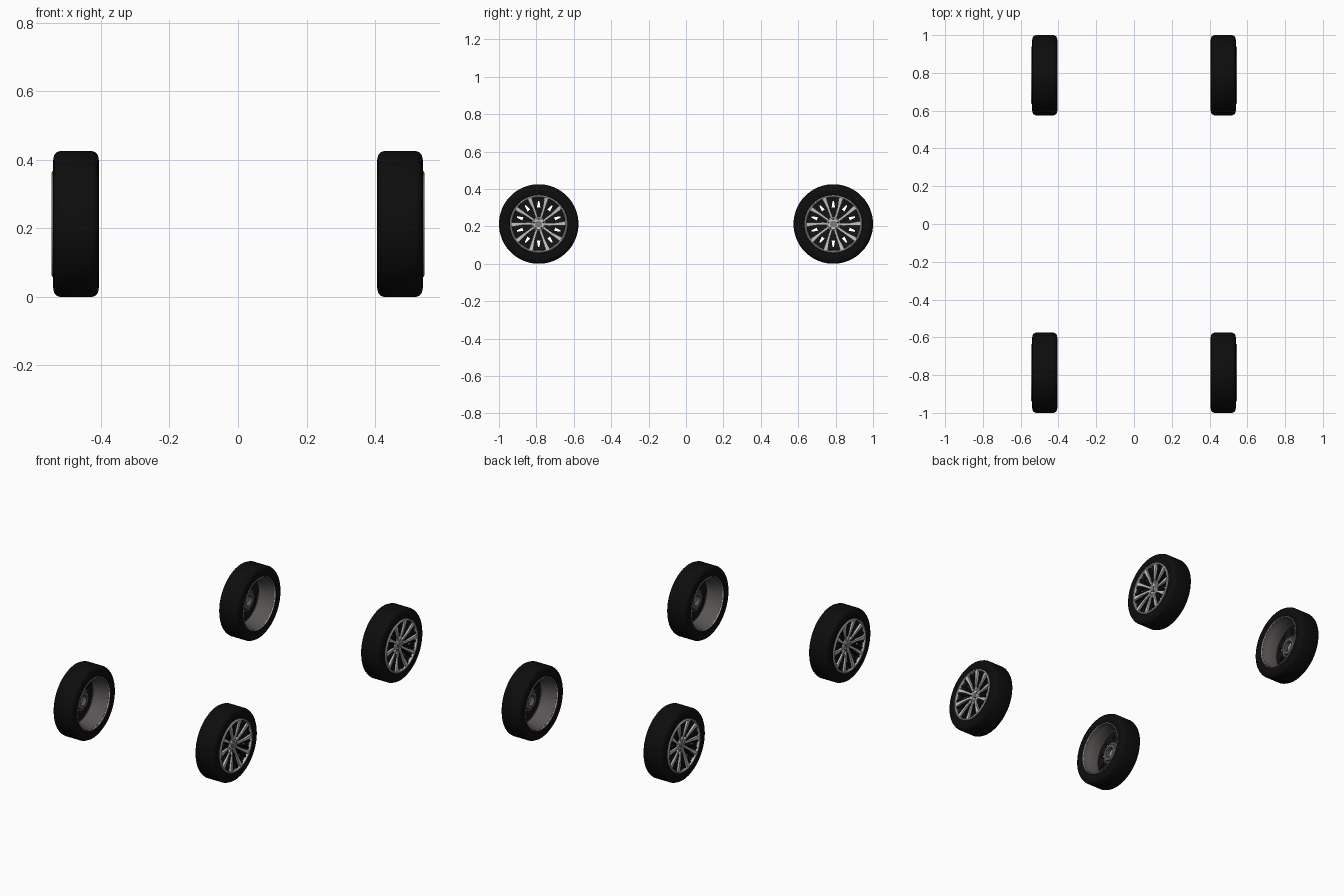
import bpy, bmesh
from math import sin, cos, pi, radians
from mathutils import Matrix

if "Cube" in bpy.data.objects:
    bpy.data.objects.remove(bpy.data.objects["Cube"])


def material(name, r, g, b):
    m = bpy.data.materials.new(name)
    m.use_nodes = True
    m.diffuse_color = (r, g, b, 1)
    m.node_tree.nodes["Principled BSDF"].inputs["Base Color"].default_value = (r, g, b, 1)
    return m


RUBBER = material("black rubber", 0.004, 0.004, 0.004)
SILVER = material("silver alloy", 0.55, 0.55, 0.53)
GLOSS = material("gloss black", 0.007, 0.007, 0.007)
GREY = material("barrel grey", 0.1, 0.09, 0.088)
CAP = material("cap grey", 0.2, 0.2, 0.2)
SPOKES = 10
STEP = 2 * pi / SPOKES


def polar(x, r, a, side=0):
    """Point on the wheel, with a sideways shift across the radius."""
    return (x, r * cos(a) - side * sin(a), r * sin(a) + side * cos(a))


def lathe(bm, profile, n=72):
    """Spin a closed (x, radius) profile around the axle."""
    rings = [[bm.verts.new(polar(x, r, 2 * pi * i / n)) for x, r in profile] for i in range(n)]
    k = len(profile)
    for i in range(n):
        a, b = rings[i], rings[(i + 1) % n]
        for j in range(k):
            bm.faces.new((a[j], a[(j + 1) % k], b[(j + 1) % k], b[j]))


def disc(bm, x0, x1, r, a=0, dist=0, n=32, taper=1):
    """Solid round plug along the axle, optionally off centre."""
    m = Matrix.Translation(polar((x0 + x1) / 2, dist, a)) @ Matrix.Rotation(pi / 2, 4, 'Y')
    bmesh.ops.create_cone(bm, cap_ends=True, segments=n, radius1=r, radius2=r * taper,
                          depth=x1 - x0, matrix=m)


def tyre(bm):
    half = [(0.057, 0.150), (0.064, 0.156), (0.0655, 0.17), (0.0665, 0.188),
            (0.064, 0.2), (0.058, 0.208), (0.048, 0.2125)]
    lathe(bm, half + [(-x, r) for x, r in reversed(half)], 96)


def barrel(bm):
    lathe(bm, [(0.062, 0.150), (0.045, 0.144), (0.035, 0.134), (-0.015, 0.134),
               (-0.03, 0.143), (-0.06, 0.149), (-0.06, 0.153), (0.062, 0.153)])
    # Stepped mounting drum behind the spokes
    lathe(bm, [(0.032, 0.03), (0.005, 0.03), (0.005, 0.05), (0.015, 0.053),
               (0.015, 0.064), (0.032, 0.068)])


def rim_lips(bm):
    lathe(bm, [(0.06, 0.143), (0.070, 0.145), (0.072, 0.149), (0.068, 0.154), (0.058, 0.154)])
    lathe(bm, [(-0.06, 0.150), (-0.065, 0.151), (-0.065, 0.1535), (-0.06, 0.156)])


def spokes(bm):
    # Each spoke widens outward, leans slightly and rises to the lip
    for i in range(SPOKES):
        lean = radians(4)
        rows = []
        for t, w in ((0, 0.0055), (0.5, 0.0065), (1, 0.0115)):
            r = 0.026 + 0.12 * t
            a = i * STEP + lean * (t - 0.6)
            x = 0.050 + 0.018 * t ** 0.7
            rows.append([bm.verts.new(polar(px, r, a, s)) for px, s in
                         ((x, -w), (x, w), (x - 0.014, w * 0.9), (x - 0.014, -w * 0.9))])
        for p, q in zip(rows, rows[1:]):
            for j in range(4):
                bm.faces.new((p[j], p[(j + 1) % 4], q[(j + 1) % 4], q[j]))
        bm.faces.new(rows[0])
        bm.faces.new(rows[-1])


def webs(bm):
    # Dark panels between the spokes, each framing a tapered window
    for i in range(SPOKES):
        a = (i + 0.5) * STEP
        outer = [(0.03, -STEP / 2), (0.03, STEP / 2), (0.146, STEP / 2), (0.146, -STEP / 2)]
        hole = [(0.09, -0.1), (0.09, 0.1), (0.122, 0.035), (0.122, -0.035)]
        layers = []
        for dx in (0, -0.012):
            layers.append([[bm.verts.new(polar(0.036 + 0.13 * r + dx, r, a + d)) for r, d in loop]
                           for loop in (outer, hole)])
        (of, hf), (ob, hb) = layers
        for j in range(4):
            k = (j + 1) % 4
            bm.faces.new((of[j], of[k], hf[k], hf[j]))
            bm.faces.new((ob[k], ob[j], hb[j], hb[k]))
            bm.faces.new((hf[j], hf[k], hb[k], hb[j]))
            if j % 2 == 0:
                bm.faces.new((of[k], of[j], ob[j], ob[k]))
    # Raised twin ribs along the panels
    for i in range(SPOKES):
        for s in (-1, 1):
            a = (i + 0.5 + 0.22 * s) * STEP
            lo = [bm.verts.new(polar(x, 0.05, a, w)) for x, w in
                  ((0.049, -0.002), (0.049, 0.002), (0.038, 0.002), (0.038, -0.002))]
            hi = [bm.verts.new(polar(x, 0.144, a, w)) for x, w in
                  ((0.062, -0.004), (0.062, 0.004), (0.05, 0.004), (0.05, -0.004))]
            for j in range(4):
                bm.faces.new((lo[j], lo[(j + 1) % 4], hi[(j + 1) % 4], hi[j]))
            bm.faces.new(lo)
            bm.faces.new(hi)


def hub(bm):
    lathe(bm, [(0.03, 0.012), (0.053, 0.012), (0.053, 0.03), (0.046, 0.037), (0.03, 0.037)], 40)


def lug_nuts(bm):
    for i in range(5):
        disc(bm, 0.045, 0.055, 0.0045, (i + 0.25) * 2 * pi / 5, 0.0255, 6)


def centre_cap(bm):
    disc(bm, 0.028, 0.057, 0.0185, taper=0.92)


PARTS = [("tyre", tyre, RUBBER), ("rim_barrel", barrel, GREY), ("rim_lips", rim_lips, SILVER),
         ("spokes", spokes, SILVER), ("spoke_webs", webs, GLOSS), ("hub", hub, SILVER),
         ("lug_nuts", lug_nuts, GLOSS), ("centre_cap", centre_cap, CAP)]

# Four wheels, mirrored left to right and repeated front to back
for end, y in (("front", -0.7875), ("rear", 0.7875)):
    for side, sx in (("left", 1), ("right", -1)):
        for name, build, mat in PARTS:
            bm = bmesh.new()
            build(bm)
            place = Matrix.Translation((sx * 0.4725, y, 0.2125)) @ Matrix.Diagonal((sx, 1, 1, 1))
            bmesh.ops.transform(bm, matrix=place, verts=bm.verts)
            bmesh.ops.recalc_face_normals(bm, faces=bm.faces)
            label = f"{end}_{side}_{name}"
            mesh = bpy.data.meshes.new(label)
            bm.to_mesh(mesh)
            bm.free()
            mesh.materials.append(mat)
            obj = bpy.data.objects.new(label, mesh)
            bpy.context.collection.objects.link(obj)
            bpy.ops.object.select_all(action='DESELECT')
            obj.select_set(True)
            bpy.context.view_layer.objects.active = obj
            bpy.ops.object.shade_smooth_by_angle(angle=radians(35))
